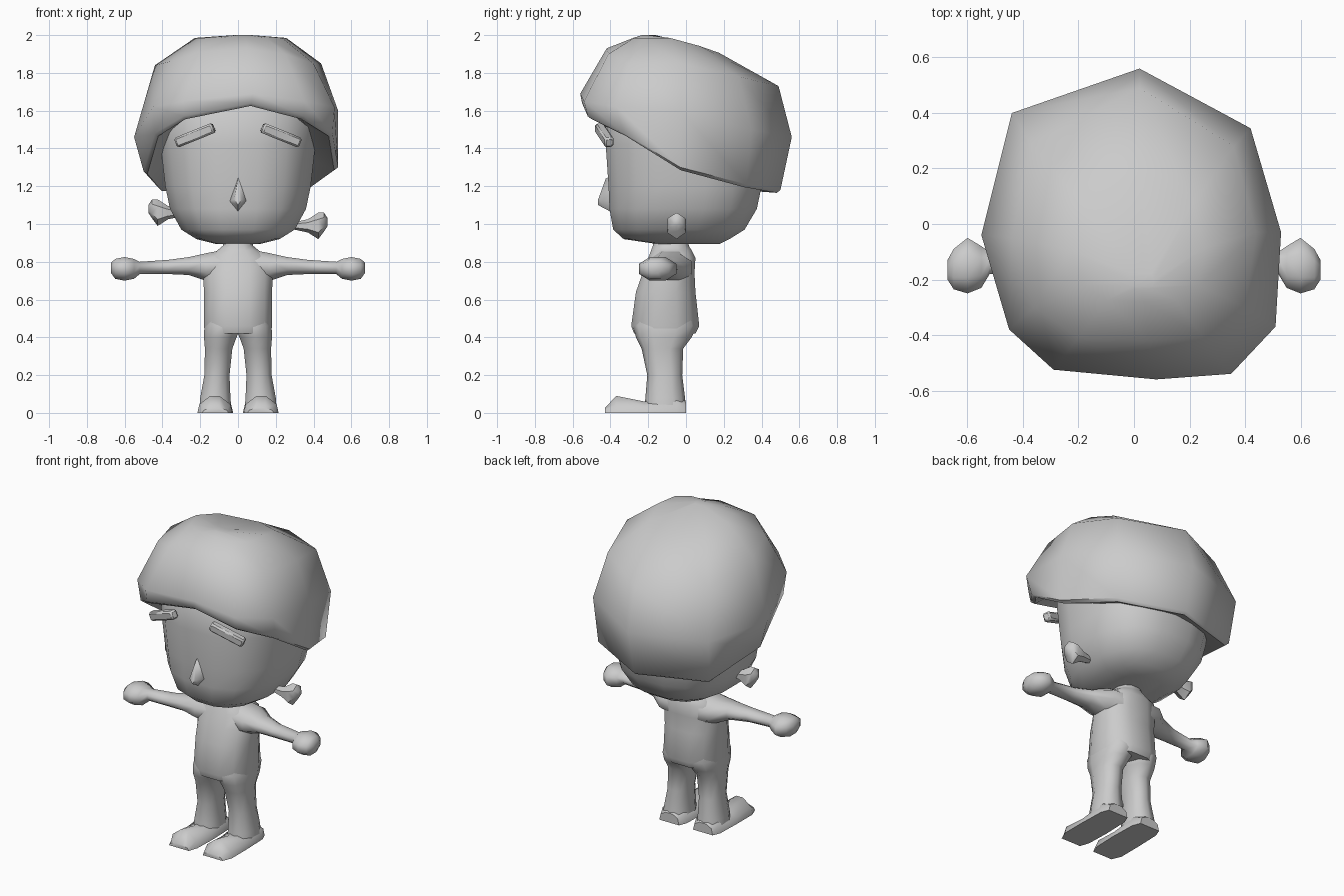
import bpy, bmesh, math
from mathutils import Vector, Matrix

grey = bpy.data.materials.new("plain_grey")
grey.diffuse_color = (0.6, 0.6, 0.6, 1)


def finish(name, bm, angle=60):
    bmesh.ops.recalc_face_normals(bm, faces=bm.faces)
    me = bpy.data.meshes.new(name)
    bm.to_mesh(me)
    bm.free()
    me.materials.append(grey)
    ob = bpy.data.objects.new(name, me)
    bpy.context.collection.objects.link(ob)
    bpy.ops.object.select_all(action='DESELECT')
    ob.select_set(True)
    bpy.context.view_layer.objects.active = ob
    bpy.ops.object.shade_smooth_by_angle(angle=math.radians(angle))
    return ob


def skin(name, rings, angle=60):
    """Bridge closed rings of points and cap both ends."""
    bm = bmesh.new()
    vs = [[bm.verts.new(p) for p in r] for r in rings]
    n = len(vs[0])
    for a, b in zip(vs, vs[1:]):
        for i in range(n):
            j = (i + 1) % n
            bm.faces.new((a[i], a[j], b[j], b[i]))
    bm.faces.new(vs[0])
    bm.faces.new(vs[-1])
    return finish(name, bm, angle)


def oval(n, u0, u1, v0, v1, power=1.0):
    """Oval filling the given box; a power under 1 makes it squarer."""
    pts = []
    for i in range(n):
        t = 2 * math.pi * (i + 0.5) / n
        c, s = math.cos(t), math.sin(t)
        c = math.copysign(abs(c) ** power, c)
        s = math.copysign(abs(s) ** power, s)
        pts.append((c, s))
    m = max(p[0] for p in pts)
    k = max(p[1] for p in pts)
    return [((u0 + u1) / 2 + c / m * (u1 - u0) / 2,
             (v0 + v1) / 2 + s / k * (v1 - v0) / 2) for c, s in pts]


def loft_z(name, rows, n, power=1.0, angle=60):
    # rows: z, x0, x1, y0, y1
    return skin(name, [[(u, v, r[0]) for u, v in oval(n, *r[1:], power)]
                       for r in rows], angle)


# Hair: rim, widest ring and upper ring, each running clockwise from the back
rim = [(0.02, 0.50, 1.18), (0.40, 0.32, 1.21), (0.53, -0.03, 1.30), (0.50, -0.33, 1.48),
       (0.35, -0.52, 1.57), (0.07, -0.55, 1.64), (-0.29, -0.51, 1.57), (-0.44, -0.36, 1.48),
       (-0.50, -0.04, 1.28), (-0.42, 0.36, 1.19)]
wide = [(0.02, 0.56, 1.46), (0.42, 0.345, 1.50), (0.53, -0.03, 1.60), (0.51, -0.37, 1.62),
        (0.35, -0.54, 1.65), (0.08, -0.56, 1.69), (-0.29, -0.525, 1.65), (-0.45, -0.38, 1.62),
        (-0.55, -0.04, 1.46), (-0.44, 0.40, 1.46)]
upper = [(0.02, 0.49, 1.73), (0.36, 0.28, 1.78), (0.44, -0.03, 1.85), (0.40, -0.30, 1.85),
         (0.25, -0.41, 1.90), (0.05, -0.42, 1.93), (-0.20, -0.41, 1.91), (-0.36, -0.30, 1.86),
         (-0.44, -0.05, 1.84), (-0.37, 0.29, 1.75)]
crown = []
for x, y, z in upper:
    y2 = -0.14 + (y + 0.14) * 0.5
    crown.append((0.03 + (x - 0.03) * 0.55, y2, 1.985 - 0.35 * max(0, y2 + 0.05)))
peak = [(0.03 + (x - 0.03) * 0.1, -0.2 + y * 0.08, 2.0) for x, y, z in upper]
lip = [(x * 0.96, y * 0.96, z - 0.015) for x, y, z in rim]
under = [(x * 0.72, y * 0.72, z + 0.04) for x, y, z in rim]
skin("hair", [under, lip, rim, wide, upper, crown, peak], 50)

# Head
loft_z("head", [(0.895, -0.12, 0.12, -0.16, 0.18), (0.92, -0.22, 0.22, -0.33, 0.23),
                (0.97, -0.30, 0.30, -0.385, 0.31), (1.08, -0.36, 0.36, -0.405, 0.375),
                (1.20, -0.385, 0.385, -0.41, 0.40), (1.42, -0.41, 0.41, -0.425, 0.42),
                (1.60, -0.42, 0.42, -0.41, 0.40), (1.78, -0.28, 0.28, -0.28, 0.28)], 16, 0.8)

# Nose
bm = bmesh.new()
base = [bm.verts.new(p) for p in ((0, -0.39, 1.26), (-0.05, -0.39, 1.12),
                                  (0, -0.39, 1.06), (0.05, -0.39, 1.12))]
tip = [bm.verts.new(p) for p in ((0, -0.425, 1.24), (-0.02, -0.465, 1.13),
                                 (0, -0.465, 1.10), (0.02, -0.465, 1.13))]
bm.faces.new(tip)
for i in range(4):
    j = (i + 1) % 4
    bm.faces.new((base[i], base[j], tip[j], tip[i]))
finish("nose", bm, 80)

for s, side in ((-1, "left"), (1, "right")):
    # Eyebrow: slanted bar following the face
    bm = bmesh.new()
    bmesh.ops.create_cube(bm, size=1, matrix=Matrix.Diagonal((0.22, 0.05, 0.055, 1)))
    bmesh.ops.bevel(bm, geom=bm.edges[:], offset=0.01, segments=1, affect='EDGES')
    bm.transform(Matrix.Translation((s * 0.228, -0.432, 1.47))
                 @ Matrix.Rotation(s * math.radians(22), 4, 'Y')
                 @ Matrix.Rotation(s * math.radians(14), 4, 'Z'))
    finish(side + "_eyebrow", bm, 40)

    # Ear: small faceted knob with a narrow root
    z = 1.06 if s < 0 else 0.99
    rows = [(0.30, 0.02, 0.02, 0), (0.37, 0.035, 0.035, 0), (0.425, 0.05, 0.07, 0),
            (0.455, 0.04, 0.05, 0.02), (0.475, 0.015, 0.02, 0.02)]
    skin(side + "_ear", [[(s * x, -0.05 + u, z + dz + v) for u, v in oval(6, -a, a, -b, b)]
                         for x, a, b, dz in rows], 50)

    # Arm and hand in one sweep: x, y0, y1, z0, z1
    rows = [(0.04, -0.19, 0.03, 0.66, 0.87), (0.17, -0.20, 0.03, 0.70, 0.845),
            (0.26, -0.19, -0.04, 0.73, 0.825), (0.37, -0.185, -0.08, 0.735, 0.81),
            (0.52, -0.18, -0.10, 0.735, 0.80), (0.55, -0.23, -0.08, 0.71, 0.815),
            (0.60, -0.25, -0.05, 0.70, 0.825), (0.65, -0.235, -0.09, 0.71, 0.815),
            (0.672, -0.20, -0.13, 0.74, 0.795)]
    skin(side + "_arm", [[(s * r[0], u, v) for u, v in oval(8, *r[1:])] for r in rows], 60)

    # Leg
    rows = [(0.02, 0.035, 0.205, -0.22, 0.0), (0.08, 0.04, 0.20, -0.215, -0.005),
            (0.20, 0.045, 0.178, -0.205, -0.02), (0.34, 0.03, 0.175, -0.235, -0.015),
            (0.40, 0.008, 0.18, -0.265, 0.03), (0.46, -0.02, 0.178, -0.28, 0.06),
            (0.55, 0.0, 0.16, -0.25, 0.04)]
    loft_z(side + "_leg", [(r[0], *sorted((s * r[1], s * r[2])), *r[3:]) for r in rows],
           10, 0.85)

    # Foot: flat sole, raised toe; y, x inner, x outer, shoulder z, top z
    rows = [(0.0, 0.05, 0.19, 0.04, 0.06), (-0.05, 0.03, 0.21, 0.06, 0.09),
            (-0.22, 0.025, 0.215, 0.035, 0.06), (-0.37, 0.03, 0.215, 0.045, 0.09),
            (-0.43, 0.05, 0.19, 0.015, 0.025)]
    skin(side + "_foot", [[(s * a, y, 0), (s * b, y, 0), (s * (b - 0.01), y, h),
                           (s * (a + b + 0.05) / 2, y, t), (s * (a + b - 0.05) / 2, y, t),
                           (s * (a + 0.01), y, h)] for y, a, b, h, t in rows], 50)

# Torso with sloping shoulders and neck
loft_z("torso", [(0.42, -0.175, 0.175, -0.275, 0.05), (0.46, -0.18, 0.18, -0.29, 0.07),
                 (0.64, -0.18, 0.18, -0.265, 0.05), (0.74, -0.185, 0.185, -0.23, 0.045),
                 (0.82, -0.17, 0.17, -0.20, 0.05), (0.86, -0.11, 0.11, -0.185, 0.03),
                 (0.885, -0.08, 0.08, -0.175, 0.015), (0.93, -0.08, 0.08, -0.17, 0.01)],
       12, 0.8)
